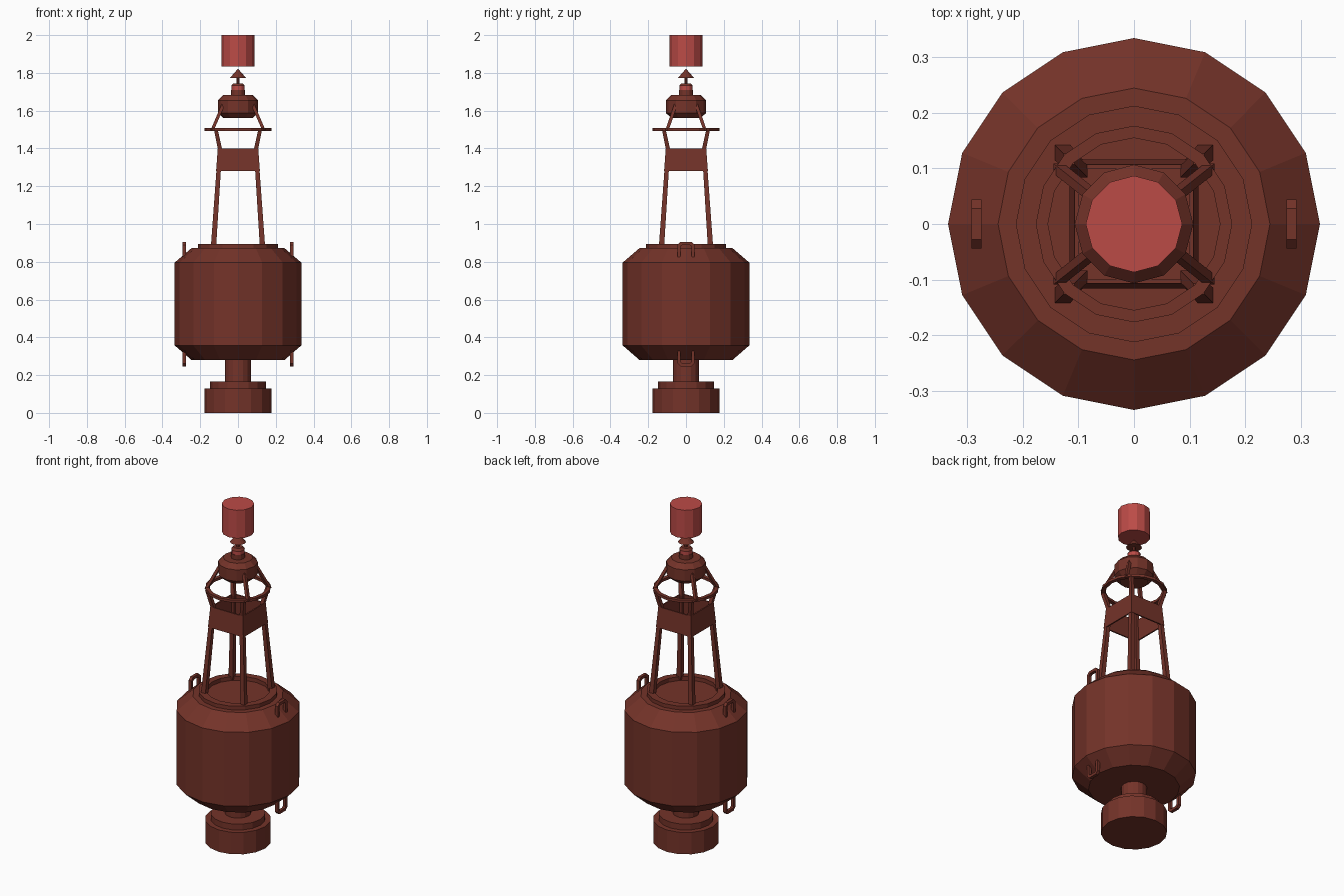
import bpy, bmesh, math
from mathutils import Vector

if "Cube" in bpy.data.objects:
    bpy.data.objects.remove(bpy.data.objects["Cube"])


def material(name, rgb):
    m = bpy.data.materials.new(name)
    m.diffuse_color = (*rgb, 1)
    m.use_nodes = True
    m.node_tree.nodes["Principled BSDF"].inputs["Base Color"].default_value = m.diffuse_color
    return m


BROWN = material("rust brown", (0.175, 0.033, 0.022))
RED = material("signal red", (0.5, 0.07, 0.062))


def finish(name, bm, mat):
    bmesh.ops.recalc_face_normals(bm, faces=bm.faces)
    me = bpy.data.meshes.new(name)
    bm.to_mesh(me)
    bm.free()
    me.materials.append(mat)
    ob = bpy.data.objects.new(name, me)
    bpy.context.collection.objects.link(ob)
    return ob


def lathe(name, profile, sides, mat=BROWN, closed=False):
    """Turn (radius, z) points about z; radius 0 makes a tip, open ends are capped."""
    bm = bmesh.new()
    rings = []
    for r, z in profile:
        if r == 0:
            rings.append([bm.verts.new((0, 0, z))] * sides)
        else:
            rings.append([bm.verts.new((r * math.cos(a), r * math.sin(a), z))
                          for a in (math.tau * i / sides for i in range(sides))])
    pairs = list(zip(rings, rings[1:] + rings[:1]))
    for a, b in (pairs if closed else pairs[:-1]):
        for i in range(sides):
            j = (i + 1) % sides
            bm.faces.new(list(dict.fromkeys((a[i], a[j], b[j], b[i]))))
    if not closed:
        for ring in (rings[0], rings[-1]):
            if ring[0] is not ring[1]:
                bm.faces.new(ring)
    return finish(name, bm, mat)


def bridge(bm, sections, cap=True):
    """Skin a row of four-cornered sections."""
    vs = [[bm.verts.new(p) for p in s] for s in sections]
    for a, b in zip(vs, vs[1:]):
        for i in range(4):
            j = (i + 1) % 4
            bm.faces.new((a[i], a[j], b[j], b[i]))
    if cap:
        bm.faces.new(vs[0])
        bm.faces.new(vs[-1])


def square(x, y, z, h):
    return [(x - h, y - h, z), (x + h, y - h, z), (x + h, y + h, z), (x - h, y + h, z)]


# counterweight and stem
lathe("counterweight", [(0.178, 0), (0.178, 0.13), (0.147, 0.13), (0.147, 0.165)], 16)
lathe("stem", [(0.07, 0.16), (0.07, 0.29)], 16)

# float hull with raised deck rim and recessed deck
lathe("float_hull", [(0.246, 0.28), (0.335, 0.357), (0.335, 0.796), (0.245, 0.873),
                     (0.213, 0.873), (0.213, 0.895), (0.172, 0.895), (0.172, 0.872)], 16)


# lifting lugs, two on top and two below
def lug(name, x, tip, root):
    d = 1 if tip > root else -1
    t, w = 0.016, 0.044
    outer = [(-w, root), (-w, tip - d * t), (-w + t, tip)]
    inner = [(-w + t, root), (-w + t, tip - d * 0.024), (-w + 0.024, tip - d * t)]
    outer += [(-y, z) for y, z in reversed(outer)]
    inner += [(-y, z) for y, z in reversed(inner)]
    bm = bmesh.new()
    bridge(bm, [[(x - 0.009, *o), (x + 0.009, *o), (x + 0.009, *i), (x - 0.009, *i)]
                for o, i in zip(outer, inner)])
    finish(name, bm, BROWN)


for side, sx in (("left", -1), ("right", 1)):
    lug("top_lug_" + side, sx * 0.284, 0.906, 0.81)
    lug("bottom_lug_" + side, sx * 0.284, 0.245, 0.345)

# four legs that lean in, then flare out to the ring; struts above the ring
for sx in (-1, 1):
    for sy in (-1, 1):
        tag = f"{'front' if sy < 0 else 'back'}_{'left' if sx < 0 else 'right'}"
        bm = bmesh.new()
        bridge(bm, [square(sx * p, sy * p, z, h) for p, z, h in
                    ((0.130, 0.875, 0.014), (0.095, 1.395, 0.011), (0.117, 1.498, 0.010))])
        finish("leg_" + tag, bm, BROWN)
        bm = bmesh.new()
        bridge(bm, [square(sx * x, sy * y, z, 0.009) for x, y, z in
                    ((0.136, 0.100, 1.498), (0.077, 0.053, 1.635))])
        finish("strut_" + tag, bm, BROWN)

# open, slightly tapered box of four panels around the legs
bm = bmesh.new()
bridge(bm, [square(0, 0, 1.28, 0.108), square(0, 0, 1.28, 0.116),
            square(0, 0, 1.40, 0.107), square(0, 0, 1.40, 0.099),
            square(0, 0, 1.28, 0.108)], cap=False)
bmesh.ops.remove_doubles(bm, verts=bm.verts, dist=0.0001)
finish("panel_box", bm, BROWN)

# guard ring
lathe("guard_ring", [(0.155, 1.493), (0.177, 1.493), (0.177, 1.508), (0.155, 1.508)],
      16, closed=True)

# lantern housing and lamp
lathe("lantern_housing", [(0.076, 1.56), (0.107, 1.588), (0.107, 1.655), (0.08, 1.682)], 12)
lathe("lamp_base", [(0.037, 1.68), (0.037, 1.71)], 12)
lathe("lamp_lens", [(0.035, 1.71), (0.035, 1.732)], 12, RED)
lathe("lamp_cap", [(0.037, 1.732), (0.025, 1.745)], 12)

# spike with cone, and the topmark cylinder
lathe("spike_rod", [(0.009, 1.74), (0.009, 1.78)], 8)
lathe("spike_cone", [(0.043, 1.773), (0, 1.822)], 12)
lathe("topmark_cylinder", [(0.087, 1.833), (0.087, 2.0)], 12, RED)
